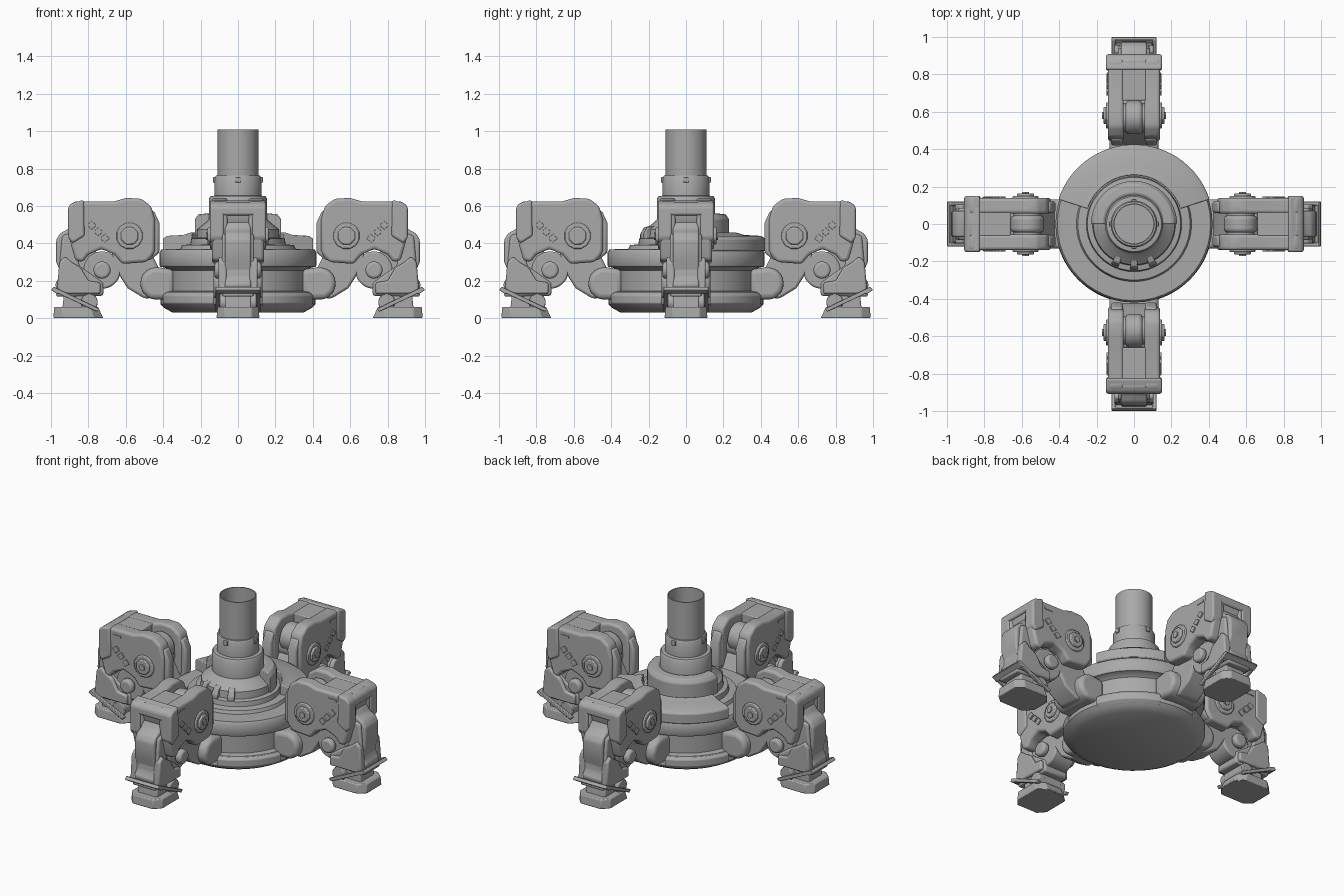
import bpy, bmesh
from math import sin, cos, pi, radians
from mathutils import Matrix

leg_parts = []
metal = bpy.data.materials.new("dark_metal")
metal.diffuse_color = (.40, .40, .40, 1)


def finish(name, bm, bevel=0.0, angle=35, segs=2):
    bmesh.ops.remove_doubles(bm, verts=bm.verts, dist=1e-5)
    bmesh.ops.recalc_face_normals(bm, faces=bm.faces)
    me = bpy.data.meshes.new(name)
    bm.to_mesh(me)
    bm.free()
    me.materials.append(metal)
    ob = bpy.data.objects.new(name, me)
    bpy.context.collection.objects.link(ob)
    if bevel:
        m = ob.modifiers.new("bevel", 'BEVEL')
        m.width, m.segments, m.limit_method = bevel, segs, 'ANGLE'
        m.angle_limit = radians(28)
    bpy.ops.object.select_all(action='DESELECT')
    ob.select_set(True)
    bpy.context.view_layer.objects.active = ob
    bpy.ops.object.shade_smooth_by_angle(angle=radians(angle))
    return ob


def loft(name, a, b, bevel=0.0, segs=2):
    """Closed solid between two loops with equal point counts."""
    bm = bmesh.new()
    va, vb = [bm.verts.new(p) for p in a], [bm.verts.new(p) for p in b]
    n = len(a)
    bm.faces.new(va)
    bm.faces.new(vb)
    for i in range(n):
        bm.faces.new((va[i], va[(i + 1) % n], vb[(i + 1) % n], vb[i]))
    return finish(name, bm, bevel, segs=segs)


def plate(name, pts, y0, y1, bevel=0.0, segs=2):
    """Leg part: x-z outline extruded across the leg width."""
    ob = loft(name, [(x, y0, z) for x, z in pts], [(x, y1, z) for x, z in pts], bevel, segs)
    leg_parts.append(ob)
    return ob


def disc(name, x, z, r, y0, y1, n=24, bevel=0.0, segs=2):
    pts = [(x + r * cos(2 * pi * (i + .5) / n), z + r * sin(2 * pi * (i + .5) / n)) for i in range(n)]
    return plate(name, pts, y0, y1, bevel, segs)


def revolve(name, prof, a0=0, a1=360, seg=48, bevel=0.0):
    """Full turn of an open profile, or a capped sector of a closed one."""
    full = a1 - a0 == 360
    bm = bmesh.new()
    rings = []
    for i in range(seg + (0 if full else 1)):
        t = radians(a0 + (a1 - a0) * i / seg)
        rings.append([bm.verts.new((r * cos(t), r * sin(t), z)) for r, z in prof])
    n = len(prof)
    for i in range(seg):
        A, B = rings[i], rings[(i + 1) % len(rings)]
        for j in range(n - 1 if full else n):
            k = (j + 1) % n
            bm.faces.new((A[j], A[k], B[k], B[j]))
    if not full:
        bm.faces.new(rings[0])
        bm.faces.new(rings[-1])
    return finish(name, bm, bevel)


# --- central body and turret ---
revolve("base_drum", [(0, .03), (.35, .03), (.395, .055), (.415, .075), (.415, .125), (.405, .14), (.37, .145),
                      (.37, .255), (.39, .27), (.415, .275), (.42, .285), (.42, .35), (.41, .368), (.30, .37), (0, .37)])
revolve("turret_column", [(.31, .365), (.30, .39), (.255, .395), (.25, .425), (.222, .43), (.218, .475), (.168, .515),
                          (.155, .53), (.155, .64), (.147, .652), (.125, .655), (.125, .75), (.118, .762), (.11, .763)])
revolve("top_tube", [(.11, .74), (.11, 1.01), (.104, 1.01), (.104, .72), (0, .72)])
revolve("rear_deck_armour", [(.26, .36), (.425, .36), (.425, .425), (.40, .44), (.31, .445), (.26, .46)], 18, 162, 30, .006)
revolve("rear_turret_collar", [(.14, .40), (.23, .40), (.23, .53), (.212, .555), (.165, .56), (.14, .54)], 0, 180, 30, .005)
for k in range(4):
    c = 45 + 90 * k
    revolve("lower_rim_pad", [(.36, .06), (.40, .06), (.422, .08), (.422, .12), (.41, .135), (.36, .135)],
            c - 27, c + 27, 14, .003)

# Clamps on the front of the turret ring, and a pin on the tube collar
for a in (-115, -90, -65):
    revolve("turret_clamp", [(.17, .40), (.245, .40), (.245, .45), (.225, .485), (.17, .50)], a - 5, a + 5, 2, .004)
for a in range(-90, 270, 90):
    revolve("collar_pin", [(.11, .725), (.133, .725), (.133, .755), (.11, .755)], a - 6, a + 6, 3, .003)

# --- one leg, built along +x ---
plate("hip_knuckle", [(.34, .12), (.40, .10), (.47, .10), (.515, .14), (.525, .20), (.50, .25), (.45, .275), (.34, .26)],
      -.132, .132, .03, 4)
plate("thigh", [(.42, .11), (.50, .105), (.59, .16), (.68, .30), (.66, .46), (.52, .46), (.45, .32), (.42, .26)],
      -.075, .075, .012)
disc("thigh_wheel", .57, .515, .09, -.045, .045, 32, .02, 4)
disc("thigh_hub", .57, .46, .075, -.065, .065, 24)

# Upper armour: two side shells joined by a solid outer box
shell = [(.46, .33), (.49, .30), (.62, .29), (.66, .34), (.73, .37), (.80, .34), (.83, .30), (.87, .31), (.90, .42),
         (.90, .60), (.875, .625), (.66, .625), (.60, .642), (.52, .64), (.465, .60), (.445, .53), (.445, .36)]
cap = [(.82, .44), (.885, .40), (.908, .43), (.908, .595), (.89, .615), (.825, .632)]
cheek = [(.42, .35), (.47, .31), (.52, .31), (.52, .56), (.45, .575), (.42, .51)]
for s in (-1, 1):
    plate("armour_side", shell, s * .055, s * .14, .016, 3)
    plate("armour_cheek", cheek, s * .06, s * .122, .012)
    plate("armour_end_side", cap, s * .075, s * .15, .012, 3)
    disc("pivot_ring", .58, .44, .072, s * .12, s * .15, 12, .006)
    disc("pivot_cap", .58, .44, .05, s * .14, s * .163, 8, .006)
    disc("pivot_bolt", .58, .44, .022, s * .15, s * .17, 6)
    # three stepped vents and a slot mark
    for x, z in ((.715, .425), (.75, .46), (.785, .495)):
        plate("vent", [(x - .028, z), (x, z - .022), (x + .022, z + .004), (x - .006, z + .026)],
              s * .13, s * .147, .002)
    plate("slot_mark", [(.75, .575), (.81, .575), (.81, .59), (.75, .59)], s * .13, s * .144)
    disc("knee_ball", .727, .257, .046, s * .08, s * .125, 24, .015, 3)
    plate("calf_side", [(.735, .13), (.97, .13), (.955, .30), (.925, .33), (.89, .30), (.84, .27), (.80, .20), (.735, .19)],
          s * .06, s * .105, .01)
    disc("ankle_disc", .795, .085, .045, s * .06, s * .10, 20, .005)
    # side bars of the foot guard
    plate("guard_bar", [(.74, .05), (.755, .035), (1.0, .15), (.985, .168)], s * .10, s * .12, .003)
plate("armour_box", [(.66, .42), (.84, .42), (.88, .48), (.90, .57), (.90, .60), (.875, .622), (.66, .622)],
      -.065, .065, .006)
plate("armour_end_top", [(.82, .55), (.908, .55), (.908, .595), (.89, .615), (.825, .632)], -.145, .145, .012, 3)

# Knee, calf and shin
disc("knee_disc", .727, .257, .10, -.075, .075, 32, .01)
plate("knee_link", [(.70, .26), (.74, .16), (.88, .14), (.90, .42), (.80, .42)], -.07, .07, .01)
plate("calf", [(.72, .12), (.975, .115), (.955, .20), (.955, .28), (.94, .44), (.88, .46), (.85, .28), (.79, .24), (.72, .19)],
      -.085, .085, .012)
plate("shin_guard", [(.90, .16), (.965, .14), (.978, .18), (.955, .225), (.955, .26), (.972, .30), (.972, .42),
                     (.95, .455), (.91, .475), (.87, .54), (.85, .46)], -.07, .07, .012, 3)
disc("ankle", .80, .085, .05, -.07, .07, 24, .008)
plate("ankle_block", [(.76, .04), (.94, .04), (.93, .13), (.78, .13)], -.07, .07, .008)
plate("guard_cross_bar", [(.955, .142), (.965, .128), (1.0, .15), (.985, .168)], -.12, .12, .003)

# Foot: eight-sided block, sloped at the inner end
foot = [(.72, .06), (.77, .115), (.94, .115), (.987, .075)]
foot += [(x, -y) for x, y in reversed(foot)]
top = [(.85 + (x - .85) * (.78 if x < .85 else .97), y * .95, .06) for x, y in foot]
leg_parts.append(loft("foot", [(x, y, 0) for x, y in foot], top, .006))

# --- copy the leg to the other three sides ---
for k in (1, 2, 3):
    for ob in leg_parts:
        c = ob.copy()
        c.matrix_world = Matrix.Rotation(k * pi / 2, 4, 'Z')
        bpy.context.collection.objects.link(c)
